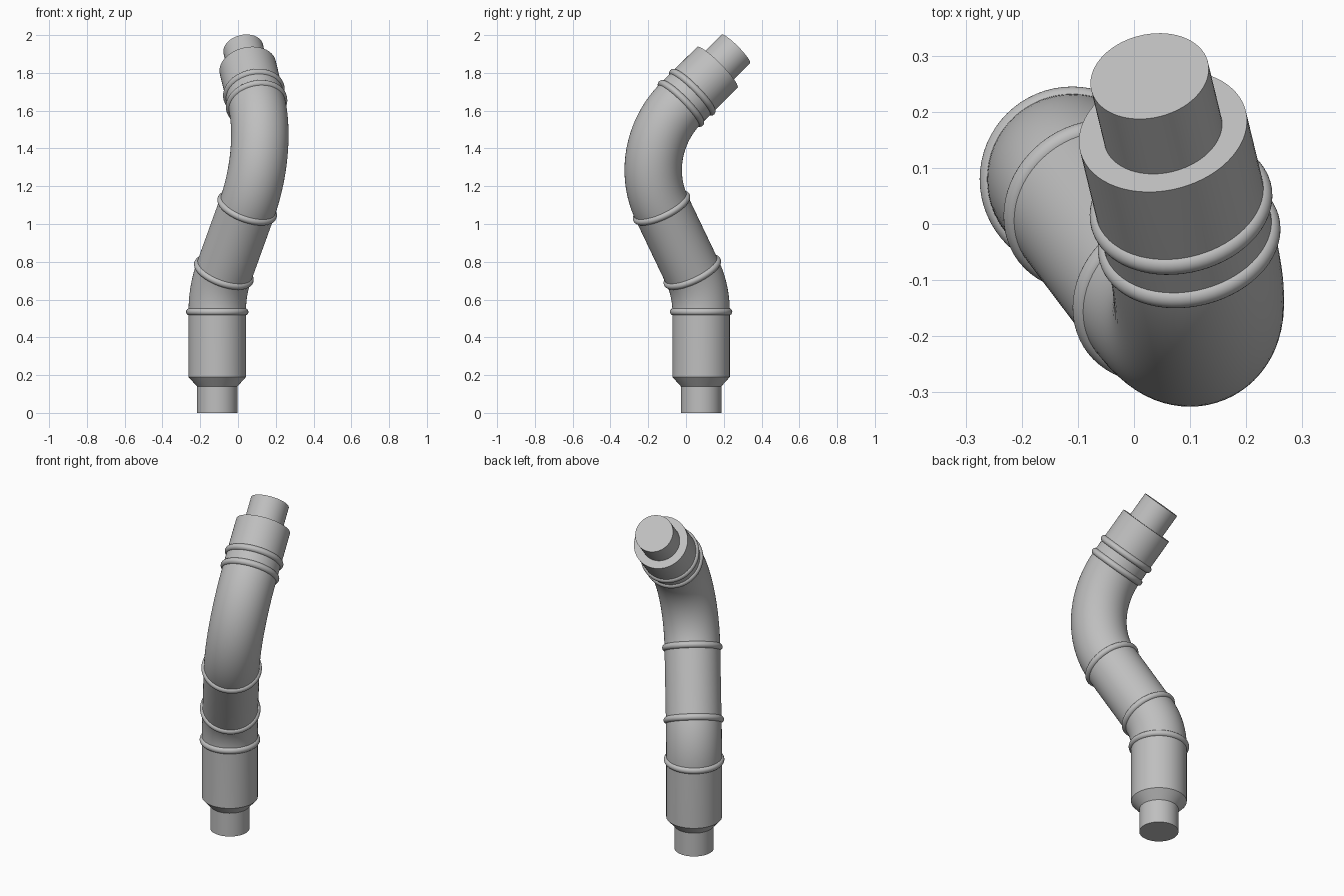
import bpy, bmesh, math
from mathutils import Vector

if "Cube" in bpy.data.objects:
    bpy.data.objects.remove(bpy.data.objects["Cube"])

SEG = 64
R_PIPE, R_STUB = 0.152, 0.107

metal = bpy.data.materials.new("grey metal")
metal.diffuse_color = (0.52, 0.52, 0.52, 1)
metal.use_nodes = True
metal.node_tree.nodes["Principled BSDF"].inputs["Base Color"].default_value = metal.diffuse_color


def finish(name, bm):
    bmesh.ops.recalc_face_normals(bm, faces=bm.faces)
    me = bpy.data.meshes.new(name)
    bm.to_mesh(me)
    bm.free()
    me.materials.append(metal)
    ob = bpy.data.objects.new(name, me)
    bpy.context.collection.objects.link(ob)
    bpy.ops.object.select_all(action='DESELECT')
    ob.select_set(True)
    bpy.context.view_layer.objects.active = ob
    bpy.ops.object.shade_smooth_by_angle(angle=math.radians(30))
    return ob


def loft(name, stations):
    """Skin circles given as (centre, axis direction, radius), with capped ends."""
    bm = bmesh.new()
    loops = []
    for c, d, r in stations:
        u = Vector((1, 0, 0))
        u = (u - d * u.dot(d)).normalized()
        v = d.cross(u)
        loops.append([bm.verts.new(c + r * (u * math.cos(a) + v * math.sin(a)))
                      for a in (math.tau * i / SEG for i in range(SEG))])
    for a, b in zip(loops, loops[1:]):
        for i in range(SEG):
            j = (i + 1) % SEG
            bm.faces.new((a[i], a[j], b[j], b[i]))
    bm.faces.new(loops[0][::-1])
    bm.faces.new(loops[-1])
    return finish(name, bm)


def bend(p, d0, d1, radius, steps):
    """Circular arc from p, turning from direction d0 to d1."""
    n = (d1 - d0 * d1.dot(d0)).normalized()
    total = d0.angle(d1)
    out = []
    for i in range(steps + 1):
        a = total * i / steps
        out.append((p + radius * (d0 * math.sin(a) + n * (1 - math.cos(a))),
                    d0 * math.cos(a) + n * math.sin(a), R_PIPE))
    return out


def bead(name, c, d):
    """Rounded collar around the pipe."""
    k = 12
    loft(name, [(c + d * (-0.019 * math.cos(math.pi * i / k)), d,
                 0.146 + 0.019 * math.sin(math.pi * i / k)) for i in range(k + 1)])


# Axis of the pipe: upright, leaning forward, then curling back
base = Vector((-0.11, 0.08, 0))
up = Vector((0, 0, 1))
lean = Vector((0.31, -0.41, 0.857)).normalized()
curl = Vector((-0.17, 0.70, 0.695)).normalized()

lower_bend = bend(base + up * 0.535, up, lean, 0.41, 16)
upper_start = lower_bend[-1][0] + lean * 0.397
upper_bend = bend(upper_start, lean, curl, 0.462, 32)
p_top = upper_bend[-1][0]
p_end = p_top + curl * 0.275

# Main pipe with tapered foot
loft("main_pipe", [(base + up * 0.14, up, R_STUB), (base + up * 0.19, up, R_PIPE)]
     + lower_bend + upper_bend + [(p_end, curl, R_PIPE)])

# Narrow end stubs
loft("bottom_stub", [(base, up, R_STUB), (base + up * 0.15, up, R_STUB)])
loft("top_stub", [(p_end - curl * 0.02, curl, R_STUB),
                  (p_end + curl * 0.14, curl, R_STUB)])

# Collars at each joint
for name, c, d in (("base_collar", lower_bend[0][0], up),
                   ("lower_bend_collar", lower_bend[-1][0], lean),
                   ("upper_bend_collar", upper_start, lean),
                   ("neck_collar_lower", p_top, curl),
                   ("neck_collar_upper", p_top + curl * 0.085, curl)):
    bead(name, c, d)
